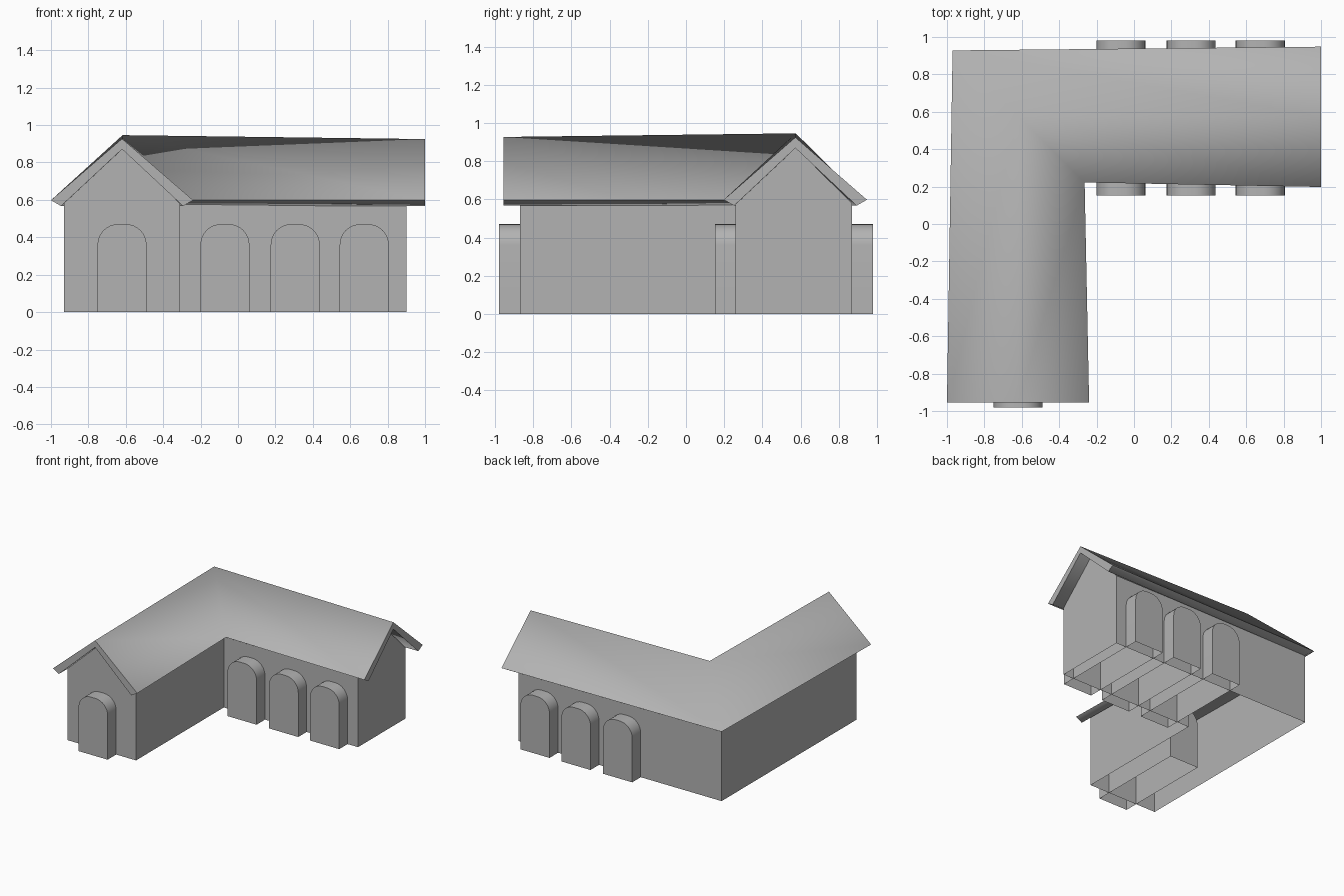
import bpy
import bmesh
import math

cube = bpy.data.objects.get("Cube")
if cube:
    bpy.data.objects.remove(cube, do_unlink=True)

# One plain colour for the whole building
grey = bpy.data.materials.new("plain_grey")
grey.use_nodes = True
colour = (0.45, 0.45, 0.45, 1)
grey.diffuse_color = colour
grey.node_tree.nodes["Principled BSDF"].inputs["Base Color"].default_value = colour


def finish(name, bm, angle=None):
    """Turn a bmesh into a named object, smooth below the given angle."""
    bmesh.ops.recalc_face_normals(bm, faces=bm.faces)
    mesh = bpy.data.meshes.new(name)
    bm.to_mesh(mesh)
    bm.free()
    mesh.materials.append(grey)
    obj = bpy.data.objects.new(name, mesh)
    bpy.context.collection.objects.link(obj)
    if angle:
        bpy.ops.object.select_all(action='DESELECT')
        obj.select_set(True)
        bpy.context.view_layer.objects.active = obj
        bpy.ops.object.shade_smooth_by_angle(angle=math.radians(angle))
    return obj


def build_walls():
    """L-shaped wall shell, open below, with a gable on each wing end."""
    outline = [(-0.93, -0.87), (-0.31, -0.87), (-0.31, 0.26),
               (0.90, 0.26), (0.90, 0.87), (-0.93, 0.87)]
    gables = (0, 3)
    bm = bmesh.new()
    low = [bm.verts.new((x, y, 0)) for x, y in outline]
    high = [bm.verts.new((x, y, 0.58)) for x, y in outline]
    for i in range(len(outline)):
        j = (i + 1) % len(outline)
        loop = [low[i], low[j], high[j]]
        if i in gables:
            mid = (high[i].co + high[j].co) / 2
            mid.z = 0.88
            loop.append(bm.verts.new(mid))
        bm.faces.new(loop + [high[i]])
    finish("walls", bm)


def build_roof():
    """Thick gabled slab swept along the two wings, mitred at the corner."""
    # position from offset, half width, ridge height
    stations = [
        (lambda u: (-0.62 - u, -0.955), 0.38, 0.927),
        (lambda u: (-0.617 - u, 0.575 + u), 0.353, 0.946),
        (lambda u: (1.0, 0.573 + u), 0.375, 0.925),
    ]
    bm = bmesh.new()
    rings = []
    for place, half, ridge in stations:
        lip = half - 0.054
        section = [(half, 0.598), (0, ridge), (-half, 0.598),
                   (-lip, 0.567), (0, ridge - 0.056), (lip, 0.567)]
        rings.append([bm.verts.new((*place(u), z)) for u, z in section])
    for a, b in zip(rings, rings[1:]):
        for i in range(6):
            j = (i + 1) % 6
            bm.faces.new((a[i], a[j], b[j], b[i]))
    # End caps, one quad per slope
    for ring in (rings[0], rings[-1]):
        bm.faces.new((ring[0], ring[1], ring[4], ring[5]))
        bm.faces.new((ring[1], ring[2], ring[3], ring[4]))
    finish("roof", bm, 86)


def build_arch(name, x, y0, y1):
    """Round-topped block running through the wing, open below."""
    half, top, radius, steps = 0.131, 0.47, 0.11, 8
    profile = [(half, 0)]
    for side in (1, -1):
        for k in range(steps + 1):
            t = math.pi / 2 * (k if side == 1 else steps - k) / steps
            profile.append((side * (half - radius + radius * math.cos(t)),
                            top - radius + radius * math.sin(t)))
    profile.append((-half, 0))
    bm = bmesh.new()
    front, back = [[bm.verts.new((x + u, y, z)) for u, z in profile]
                   for y in (y0, y1)]
    for i in range(len(profile) - 1):
        bm.faces.new((front[i], front[i + 1], back[i + 1], back[i]))
    bm.faces.new(front)
    bm.faces.new(back)
    finish(name, bm, 40)


build_walls()
build_roof()
build_arch("gable_doorway", -0.62, -0.98, -0.16)
for n, x in enumerate((-0.07, 0.306, 0.675), 1):
    build_arch(f"wing_doorway_{n}", x, 0.152, 0.98)
